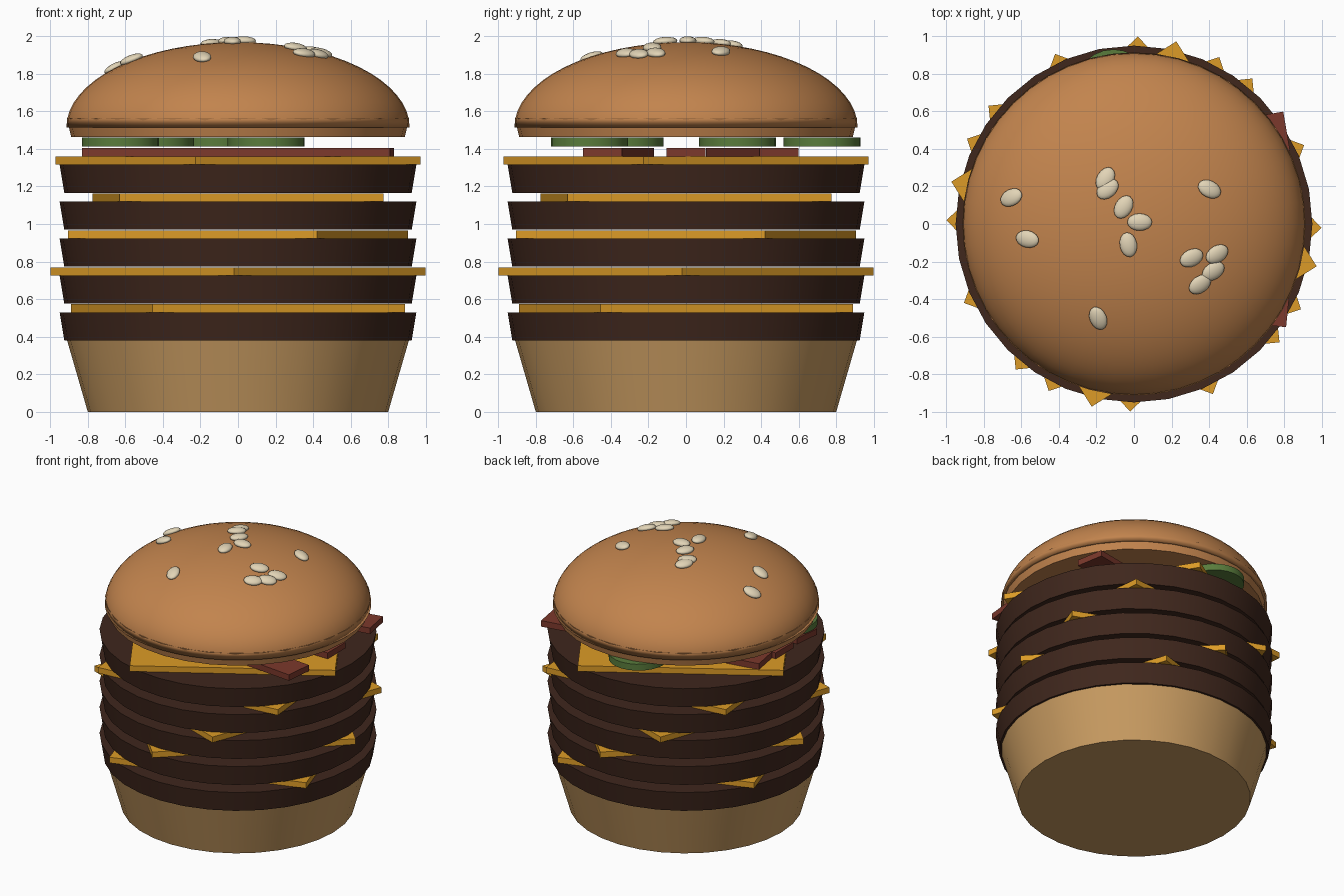
import bpy
from math import radians, atan2, pi, sqrt
from mathutils import Vector, Matrix

if "Cube" in bpy.data.objects:
    bpy.data.objects.remove(bpy.data.objects["Cube"])


def material(name, rgb):
    m = bpy.data.materials.new(name)
    m.diffuse_color = (*rgb, 1)
    m.use_nodes = True
    m.node_tree.nodes["Principled BSDF"].inputs["Base Color"].default_value = m.diffuse_color
    return m


BUN = material("bun_crust", (0.54, 0.23, 0.075))
BASE = material("bun_base", (0.58, 0.33, 0.12))
MEAT = material("patty_brown", (0.05, 0.02, 0.012))
CHEESE = material("cheese_yellow", (0.72, 0.33, 0.02))
BACON = material("bacon_red", (0.2, 0.04, 0.025))
PICKLE = material("pickle_green", (0.1, 0.2, 0.045))
SEED = material("seed_cream", (0.76, 0.66, 0.47))


def finish(name, mat, smooth=True):
    ob = bpy.context.object
    ob.name = name
    ob.data.materials.append(mat)
    if smooth:
        bpy.ops.object.shade_smooth_by_angle(angle=radians(35))
    return ob


def disc(name, mat, z0, z1, r0, r1, x=0, y=0, sides=32):
    bpy.ops.mesh.primitive_cone_add(vertices=sides, radius1=r0, radius2=r1,
                                    depth=z1 - z0, location=(x, y, (z0 + z1) / 2))
    return finish(name, mat)


def slab(name, mat, size, loc, angle):
    bpy.ops.mesh.primitive_cube_add(size=1, location=loc, rotation=(0, 0, angle))
    bpy.context.object.scale = size
    return finish(name, mat, smooth=False)


# Bottom bun
disc("bottom_bun", BASE, 0, 0.38, 0.80, 0.91)

# Five patties, each with a twisted square cheese slice on top
STEP = 0.1965
for i, (cx, cy) in enumerate([(-0.455, -0.89), (-0.02, -0.995), (0.42, -0.905),
                              (-0.63, -0.775), (-0.225, -0.97)]):
    z = 0.38 + i * STEP
    disc(f"patty_{i + 1}", MEAT, z, z + 0.15, 0.925, 0.95)
    slab(f"cheese_{i + 1}", CHEESE, (1.412, 1.412, 0.043),
         (0, 0, z + 0.1715), atan2(cy, cx) - pi / 4)

# Bacon strips
for i, (y, ang) in enumerate([(-0.36, -0.103), (0, 0), (0.353, 0.173)]):
    slab(f"bacon_{i + 1}", BACON, (1.65, 0.21, 0.045), (0, y, 1.3825), ang)

# Pickle slices
for i, (x, y) in enumerate([(0.15, -0.515), (-0.625, -0.325), (-0.44, 0.275), (-0.11, 0.725)]):
    disc(f"pickle_{i + 1}", PICKLE, 1.412, 1.46, 0.205, 0.205, x, y, 24)

# Top bun: tapered rim and flattened dome
disc("top_bun_rim", BUN, 1.462, 1.565, 0.888, 0.912)
R, H, Z = 0.914, 0.453, 1.515
bpy.ops.mesh.primitive_uv_sphere_add(segments=48, ring_count=32, radius=1)
dome = finish("top_bun_dome", BUN)
for v in dome.data.vertices:
    v.co.z = max(v.co.z, 0)
dome.scale = (R, R, H)
dome.location.z = Z

# Sesame seeds lying along the dome surface: x, y, heading in degrees
SEEDS = [(0.03, 0.01, 0), (-0.03, -0.11, 100), (-0.055, 0.09, 60), (-0.14, 0.185, 40),
         (-0.152, 0.24, 60), (-0.65, 0.14, 20), (-0.565, -0.08, -10), (0.40, 0.185, -25),
         (0.305, -0.18, 25), (0.44, -0.16, 30), (0.42, -0.25, 30), (0.35, -0.32, 35),
         (-0.19, -0.50, -70)]
for i, (x, y, ang) in enumerate(SEEDS):
    h = H * sqrt(1 - (x * x + y * y) / R ** 2)
    normal = Vector((x / R ** 2, y / R ** 2, h / H ** 2)).normalized()
    tilt = Vector((0, 0, 1)).rotation_difference(normal).to_matrix().to_4x4()
    bpy.ops.mesh.primitive_uv_sphere_add(segments=16, ring_count=8, radius=1)
    seed = finish(f"sesame_seed_{i + 1}", SEED)
    seed.matrix_world = (Matrix.Translation(Vector((x, y, Z + h)) + normal * 0.008) @ tilt
                         @ Matrix.Rotation(radians(ang), 4, 'Z')
                         @ Matrix.Diagonal((0.066, 0.046, 0.024, 1)))
